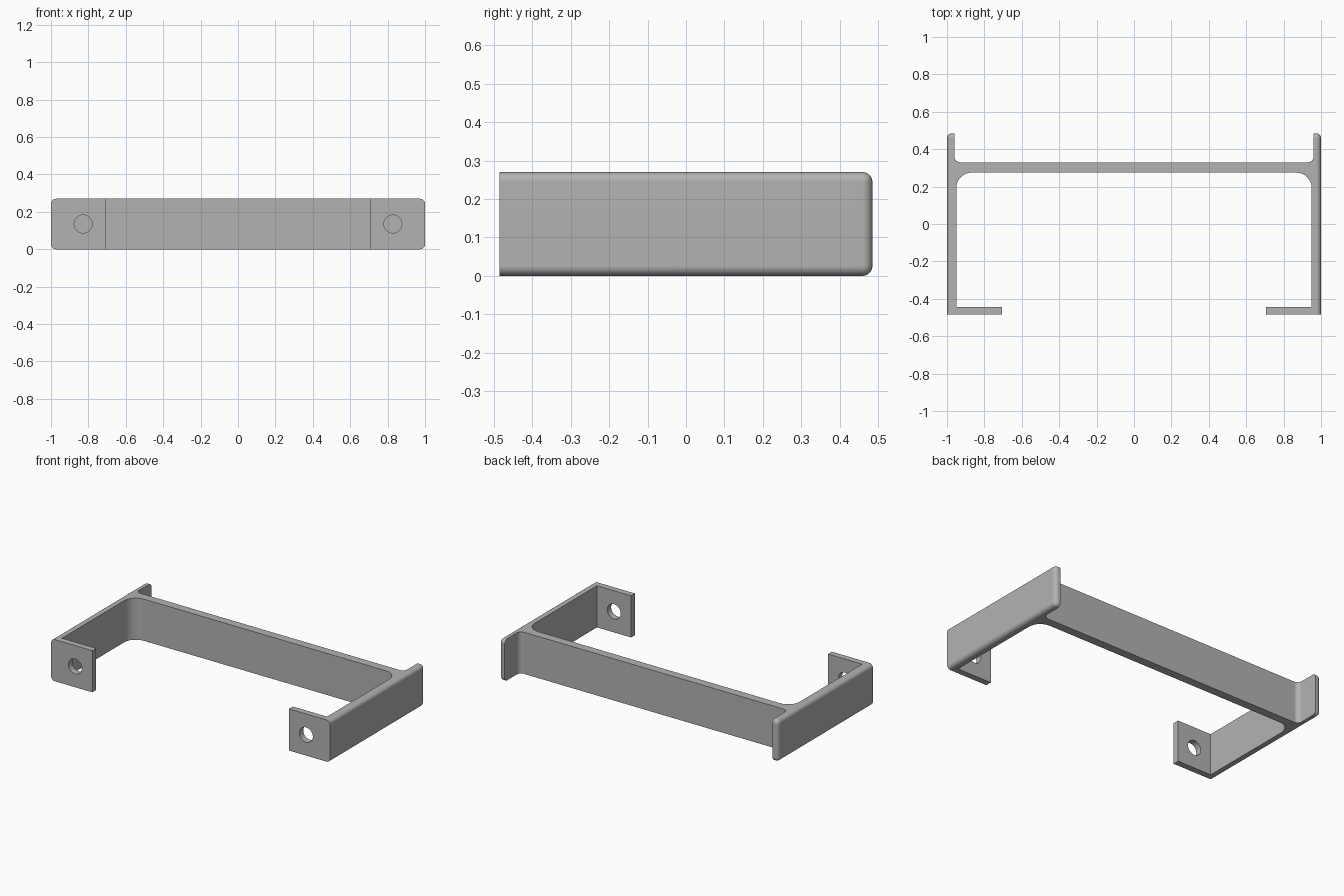
import bpy, bmesh, math
from mathutils import Vector

HEIGHT = 0.27
BACK = 0.485
ROUND = 0.026

cube = bpy.data.objects.get("Cube")
if cube:
    bpy.data.objects.remove(cube, do_unlink=True)

grey = bpy.data.materials.new("plain grey")
grey.use_nodes = True
colour = (0.45, 0.45, 0.45, 1)
grey.diffuse_color = colour
grey.node_tree.nodes["Principled BSDF"].inputs["Base Color"].default_value = colour


def arc(cx, cy, r, start, end, steps=8):
    """Points on a fillet arc, angles in degrees."""
    angles = [math.radians(start + (end - start) * i / steps) for i in range(steps + 1)]
    return [(cx + r * math.cos(a), cy + r * math.sin(a)) for a in angles]


# Left half of the plan outline, from the crossbar's front round to its back
half = arc(0.867, 0.192, 0.083, 90, 0)
half += [(0.95, -0.445), (0.705, -0.445), (0.705, -BACK), (1, -BACK), (1, BACK), (0.96, BACK)]
half += arc(0.93, 0.36, 0.03, 0, -90, 6)
outline = half + [(-x, y) for x, y in reversed(half)]

# Extrude the plan to full height
bm = bmesh.new()
base = bm.faces.new([bm.verts.new((x, y, 0)) for x, y in outline])
top = bmesh.ops.extrude_face_region(bm, geom=[base])["geom"]
bmesh.ops.translate(bm, vec=(0, 0, HEIGHT),
                    verts=[v for v in top if isinstance(v, bmesh.types.BMVert)])
bmesh.ops.recalc_face_normals(bm, faces=bm.faces)


# Round the outer side walls and the rear tips
def is_rounded(edge):
    a, b = (v.co for v in edge.verts)
    level = abs(a.z - b.z) < 0.001
    outer = min(abs(a.x), abs(b.x)) > 0.999
    rear = min(a.y, b.y) > BACK - 0.001
    return (level and (outer or rear)) or (outer and rear)


bmesh.ops.bevel(bm, geom=[e for e in bm.edges if is_rounded(e)], offset=ROUND,
                offset_type='OFFSET', segments=6, profile=0.5, affect='EDGES')
mesh = bpy.data.meshes.new("bracket")
bm.to_mesh(mesh)
bm.free()
mesh.materials.append(grey)
bracket = bpy.data.objects.new("bracket", mesh)
bpy.context.collection.objects.link(bracket)
bpy.context.view_layer.objects.active = bracket
bracket.select_set(True)

# Screw holes through the two front feet
for side in (-1, 1):
    bpy.ops.mesh.primitive_cylinder_add(vertices=40, radius=0.048, depth=0.2,
                                        location=Vector((side * 0.828, -0.465, HEIGHT / 2)),
                                        rotation=(math.pi / 2, 0, 0))
    cutter = bpy.context.object
    cutter.name = "hole_cutter"
    cutter.hide_render = True
    cutter.data.materials.append(grey)
    cut = bracket.modifiers.new("screw hole", 'BOOLEAN')
    cut.operation = 'DIFFERENCE'
    cut.solver = 'EXACT'
    cut.object = cutter
    bpy.ops.object.select_all(action='DESELECT')
    bracket.select_set(True)
    bpy.context.view_layer.objects.active = bracket
    bpy.ops.object.modifier_apply(modifier=cut.name)
    bpy.data.objects.remove(cutter, do_unlink=True)

# Smooth the fillets while keeping the flat faces flat
bpy.ops.object.shade_smooth_by_angle(angle=math.radians(30))
weighted = bracket.modifiers.new("flat face normals", 'WEIGHTED_NORMAL')
weighted.keep_sharp = True
